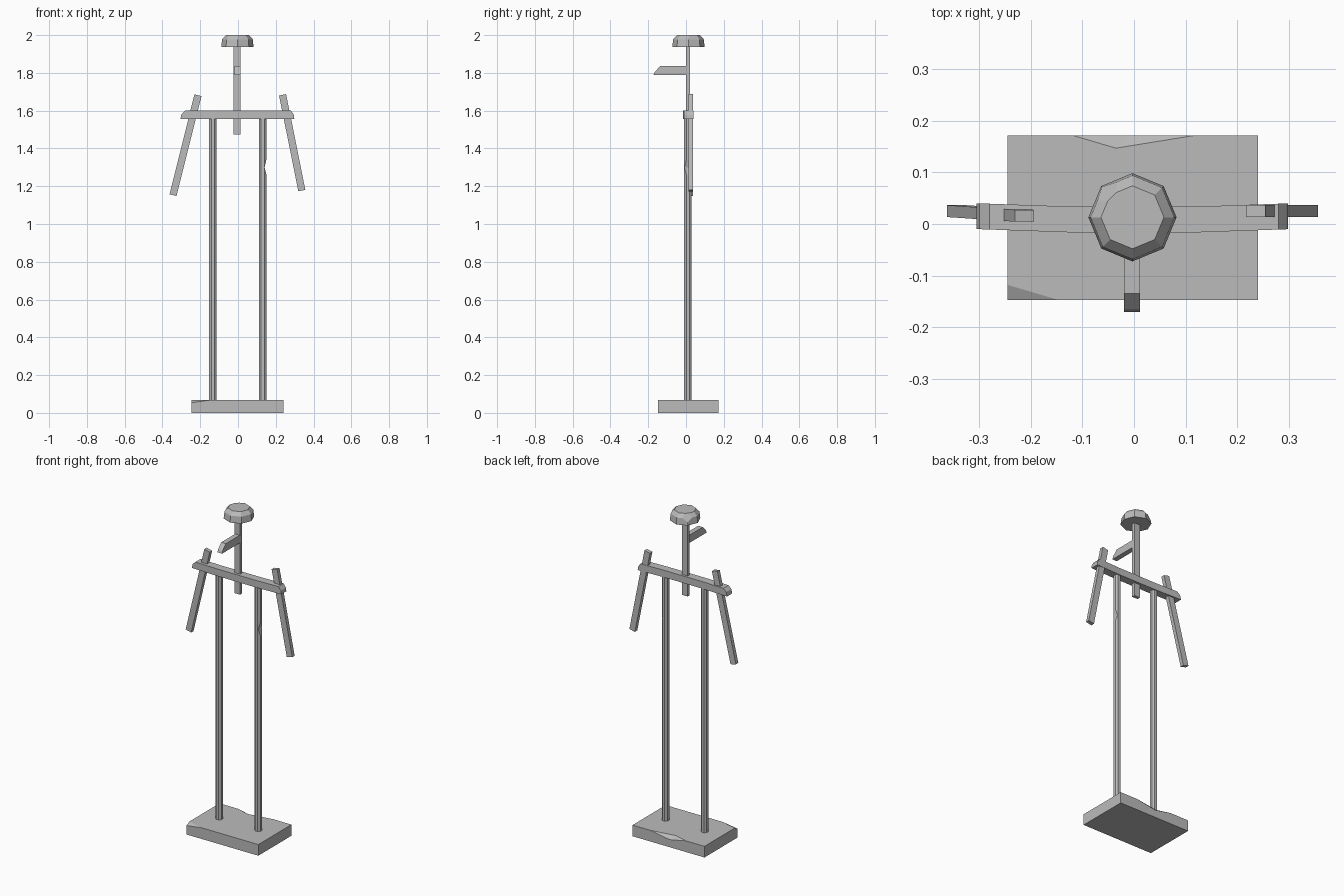
import bpy, bmesh, math
from mathutils import Vector

if "Cube" in bpy.data.objects:
    bpy.data.objects.remove(bpy.data.objects["Cube"], do_unlink=True)

grey = bpy.data.materials.new("plain_grey")
grey.use_nodes = True
grey.diffuse_color = (0.5, 0.5, 0.5, 1)
grey.node_tree.nodes["Principled BSDF"].inputs["Base Color"].default_value = (0.5, 0.5, 0.5, 1)


def finish(name, bm):
    bmesh.ops.recalc_face_normals(bm, faces=bm.faces)
    mesh = bpy.data.meshes.new(name)
    bm.to_mesh(mesh)
    bm.free()
    mesh.materials.append(grey)
    obj = bpy.data.objects.new(name, mesh)
    bpy.context.collection.objects.link(obj)
    return obj


def hull(points):
    bm = bmesh.new()
    for p in points:
        bm.verts.new(p)
    bmesh.ops.convex_hull(bm, input=bm.verts)
    bmesh.ops.dissolve_limit(bm, angle_limit=0.01, verts=bm.verts, edges=bm.edges)
    return bm


def box(lo, hi):
    return hull([(x, y, z) for x in (lo[0], hi[0]) for y in (lo[1], hi[1]) for z in (lo[2], hi[2])])


def xz_prism(profile, y0, y1):
    return hull([(x, y, z) for x, z in profile for y in (y0, y1)])


def plane_chip(bm, point, normal):
    """Slice a chip off a convex part and close the hole."""
    geom = bm.verts[:] + bm.edges[:] + bm.faces[:]
    cut = bmesh.ops.bisect_plane(bm, geom=geom, plane_co=point, plane_no=normal, clear_outer=True)
    edges = [e for e in cut["geom_cut"] if isinstance(e, bmesh.types.BMEdge)]
    bmesh.ops.edgenet_fill(bm, edges=edges)


def notch(obj, cutter_bm):
    """Carve a notch with a temporary cutter."""
    cutter = finish("notch_cutter", cutter_bm)
    cutter.hide_render = True
    mod = obj.modifiers.new("notch", "BOOLEAN")
    mod.operation, mod.solver, mod.object = "DIFFERENCE", "EXACT", cutter
    bpy.context.view_layer.objects.active = obj
    bpy.ops.object.modifier_apply(modifier=mod.name)
    bpy.data.objects.remove(cutter, do_unlink=True)


# Base slab with a chipped front corner and a notch in the back edge
bm = box((-0.245, -0.147, 0), (0.24, 0.172, 0.068))
a, b, c = Vector((-0.245, -0.118, 0.068)), Vector((-0.147, -0.147, 0.068)), Vector((-0.245, -0.147, 0.054))
n = (b - a).cross(c - a)
plane_chip(bm, a, n if n.z > 0 else -n)
base = finish("base", bm)
notch(base, hull([(-0.12, 0.172, 0.068), (0.12, 0.172, 0.068), (-0.035, 0.147, 0.068),
                  (-0.01, 0.172, 0.046), (-0.01, 0.2, 0.046),
                  (-0.12, 0.2, 0.09), (0.12, 0.2, 0.09), (-0.035, 0.147, 0.09)]))

# Two slim leg poles
for name, x in (("right_leg_pole", -0.133), ("left_leg_pole", 0.131)):
    ring = [(x + 0.021 * math.cos(t), 0.01 + 0.021 * math.sin(t))
            for t in (math.tau * (i + 0.5) / 8 for i in range(8))]
    pole = finish(name, hull([(px, py, z) for px, py in ring for z in (0.06, 1.57)]))
notch(pole, xz_prism([(0.141, 1.30), (0.16, 1.385), (0.16, 1.22)], -0.03, 0.05))

# Shoulder bar with bevelled ends, bowed slightly forward in the middle
bm = xz_prism([(-0.305, 1.557), (-0.299, 1.582), (-0.28, 1.6), (0.28, 1.6),
               (0.296, 1.578), (0.298, 1.557)], -0.016, 0.034)
for x in (-0.13, 0.13):
    bmesh.ops.bisect_plane(bm, geom=bm.verts[:] + bm.edges[:] + bm.faces[:],
                           plane_co=(x, 0, 0), plane_no=(1, 0, 0))
for v in bm.verts:
    v.co.y += 0.006 * max(0, abs(v.co.x) - 0.13) / 0.17
finish("shoulder_bar", bm)

# Neck post
finish("neck_post", box((-0.025, 0, 1.475), (0.014, 0.02, 1.95)))

# Nose peg with a sloped tip
side = [(-0.171, 1.79), (-0.165, 1.806), (-0.135, 1.837), (0.005, 1.837), (0.005, 1.79)]
finish("nose_peg", hull([(x, y, z) for y, z in side for x in (-0.019, 0.012)]))

# Octagonal head cap with one chipped rim corner
head = Vector((-0.003, 0.013, 0))
bm = hull([head + Vector((r * math.cos(i * math.tau / 8), r * math.sin(i * math.tau / 8), z))
           for r, z in ((0.0855, 1.938), (0.081, 1.978), (0.061, 2.0)) for i in range(8)])
chip = Vector((-0.6, 0.6, 0.53))
plane_chip(bm, head + Vector((-0.057, 0.057, 1.978)) - chip * 0.009, chip)
finish("head_cap", bm)


# Splayed arm slats
def arm(name, top, bottom):
    top, bottom = Vector(top), Vector(bottom)
    along = (top - bottom).normalized()
    across = along.cross(Vector((0, 1, 0))).normalized() * 0.019
    depth = Vector((0, 0.0115, 0))
    finish(name, hull([p + across * i + depth * j for p in (top, bottom)
                       for i in (-1, 1) for j in (-1, 1)]))


arm("right_arm", (-0.212, 0.016, 1.682), (-0.344, 0.025, 1.153))
arm("left_arm", (0.236, 0.025, 1.684), (0.338, 0.025, 1.177))
